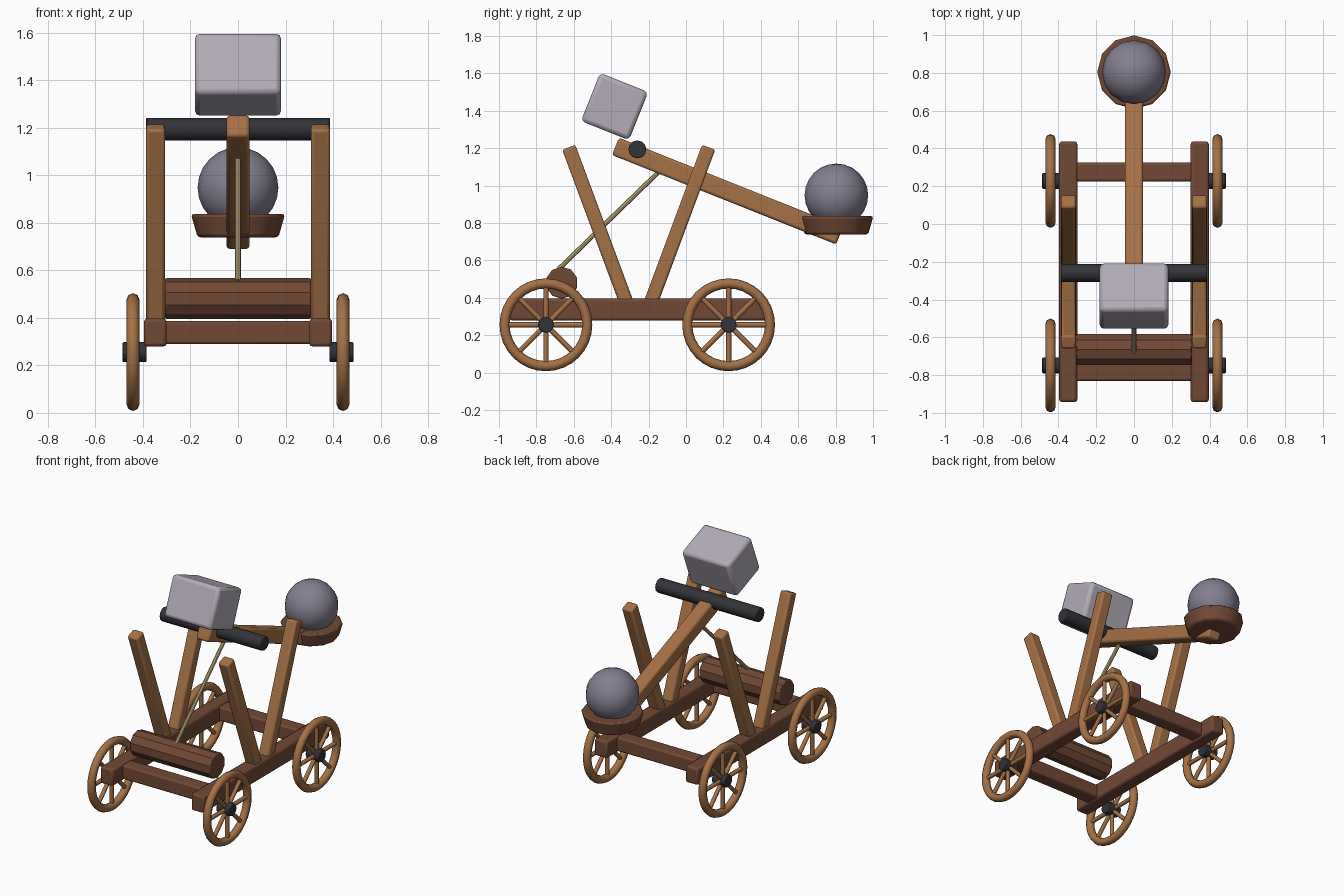
import bpy, bmesh, math
from mathutils import Vector, Matrix

if "Cube" in bpy.data.objects:
    bpy.data.objects.remove(bpy.data.objects["Cube"], do_unlink=True)


def material(name, rgb):
    m = bpy.data.materials.new(name)
    m.use_nodes = True
    color = (*rgb, 1)
    m.diffuse_color = color
    bsdf = next(n for n in m.node_tree.nodes if n.type == "BSDF_PRINCIPLED")
    bsdf.inputs["Base Color"].default_value = color
    bsdf.inputs["Roughness"].default_value = 0.8
    return m


DARK_WOOD = material("dark wood", (0.17, 0.066, 0.036))
LIGHT_WOOD = material("light wood", (0.38, 0.165, 0.06))
IRON = material("dark iron", (0.032, 0.033, 0.04))
WEIGHT = material("pale stone", (0.45, 0.41, 0.48))
STONE = material("grey stone", (0.23, 0.21, 0.28))
ROPE = material("rope", (0.52, 0.41, 0.2))


def finish(name, bm, mat, bevel=0, matrix=None, angle=35):
    """Turn a bmesh into a shaded object with an optional bevel."""
    if matrix:
        bm.transform(matrix)
    mesh = bpy.data.meshes.new(name)
    bm.to_mesh(mesh)
    bm.free()
    mesh.materials.append(mat)
    ob = bpy.data.objects.new(name, mesh)
    bpy.context.collection.objects.link(ob)
    if bevel:
        mod = ob.modifiers.new("Bevel", "BEVEL")
        mod.width, mod.segments = bevel, 2
        mod.limit_method, mod.angle_limit = "ANGLE", math.radians(40)
    bpy.ops.object.select_all(action="DESELECT")
    ob.select_set(True)
    bpy.context.view_layer.objects.active = ob
    bpy.ops.object.shade_smooth_by_angle(angle=math.radians(angle))
    return ob


def box(name, center, size, mat, bevel=0.012, tilt=0):
    """Box turned about x by tilt degrees."""
    bm = bmesh.new()
    bmesh.ops.create_cube(bm, size=1, matrix=Matrix.Diagonal((*size, 1)))
    turn = Matrix.Rotation(math.radians(tilt), 4, "X")
    return finish(name, bm, mat, bevel, Matrix.Translation(center) @ turn)


def add_rod(bm, a, b, radius, sides):
    a, b = Vector(a), Vector(b)
    turn = (b - a).to_track_quat("Z", "Y").to_matrix().to_4x4()
    bmesh.ops.create_cone(bm, cap_ends=True, segments=sides, radius1=radius, radius2=radius,
                          depth=(b - a).length, matrix=Matrix.Translation((a + b) / 2) @ turn)


def rod(name, a, b, radius, mat, sides=12, bevel=0):
    bm = bmesh.new()
    add_rod(bm, a, b, radius, sides)
    return finish(name, bm, mat, bevel)


def wheel(name, x, y, z=0.256, major=0.221, minor=0.027, steps=32, sides=8):
    """Rim swept around x, with eight round spokes."""
    bm = bmesh.new()
    rings = []
    for i in range(steps):
        a = math.tau * i / steps
        ring = []
        for j in range(sides):
            t = math.tau * j / sides
            r = major + minor * math.cos(t)
            ring.append(bm.verts.new((minor * math.sin(t), r * math.cos(a), r * math.sin(a))))
        rings.append(ring)
    for i in range(steps):
        p, q = rings[i], rings[(i + 1) % steps]
        for j in range(sides):
            k = (j + 1) % sides
            bm.faces.new((p[j], p[k], q[k], q[j]))
    bmesh.ops.recalc_face_normals(bm, faces=bm.faces)
    for i in range(4):
        a = math.pi * i / 4
        d = Vector((0, math.cos(a), math.sin(a))) * major
        add_rod(bm, -d, d, 0.014, 8)
    finish(name, bm, LIGHT_WOOD, 0, Matrix.Translation((x, y, z)), 50)


# Frame
MID = -0.253
for side, s in (("left", 1), ("right", -1)):
    box(f"{side}_rail", (0.348 * s, MID, 0.338), (0.096, 1.38, 0.118), DARK_WOOD, 0.014)
    # Leaning posts in a V
    for end, d in (("front", -1), ("rear", 1)):
        foot, top = Vector((0, 0.052 * d, 0.34)), Vector((0, 0.374 * d, 1.205))
        box(f"{side}_{end}_post", (foot + top) / 2 + Vector((0.347 * s, MID, 0)),
            (0.079, 0.075, (top - foot).length), LIGHT_WOOD, 0.012, -20.4 * d)
    # Wheels and hubs
    for end, y in (("front", -0.749), ("rear", 0.228)):
        wheel(f"{side}_{end}_wheel", 0.442 * s, y)
        rod(f"{side}_{end}_hub", (0.385 * s, y, 0.256), (0.486 * s, y, 0.256), 0.042, IRON, 12, 0.005)
for end, d in (("front", -1), ("rear", 1)):
    box(f"{end}_cross_beam", (0, MID + 0.528 * d, 0.338), (0.64, 0.1, 0.098), DARK_WOOD)

# Pivot and throwing arm
rod("pivot_bar", (-0.387, -0.26, 1.194), (0.387, -0.26, 1.194), 0.048, IRON, 12, 0.005)
TILT = -21.75
box("throwing_arm", (0, 0.222, 0.971), (0.097, 1.29, 0.1), LIGHT_WOOD, 0.014, TILT)
box("counterweight", (0, -0.382, 1.423), (0.363, 0.277, 0.277), WEIGHT, 0.022, TILT)

# Bowl and shot
bm = bmesh.new()
bmesh.ops.create_cone(bm, cap_ends=True, segments=12, radius1=0.17, radius2=0.198, depth=0.098)
finish("bowl", bm, DARK_WOOD, 0.012, Matrix.Translation((0, 0.804, 0.788)))
bm = bmesh.new()
bmesh.ops.create_uvsphere(bm, u_segments=16, v_segments=12, radius=0.17)
finish("stone_shot", bm, STONE, 0, Matrix.Translation((0, 0.804, 0.948)))

# Winch drum and rope
rod("winch_drum", (-0.307, -0.664, 0.481), (0.307, -0.664, 0.481), 0.086, DARK_WOOD, 10, 0.006)
rod("pull_rope", (0, -0.68, 0.555), (0, -0.13, 1.089), 0.0125, ROPE, 8)
